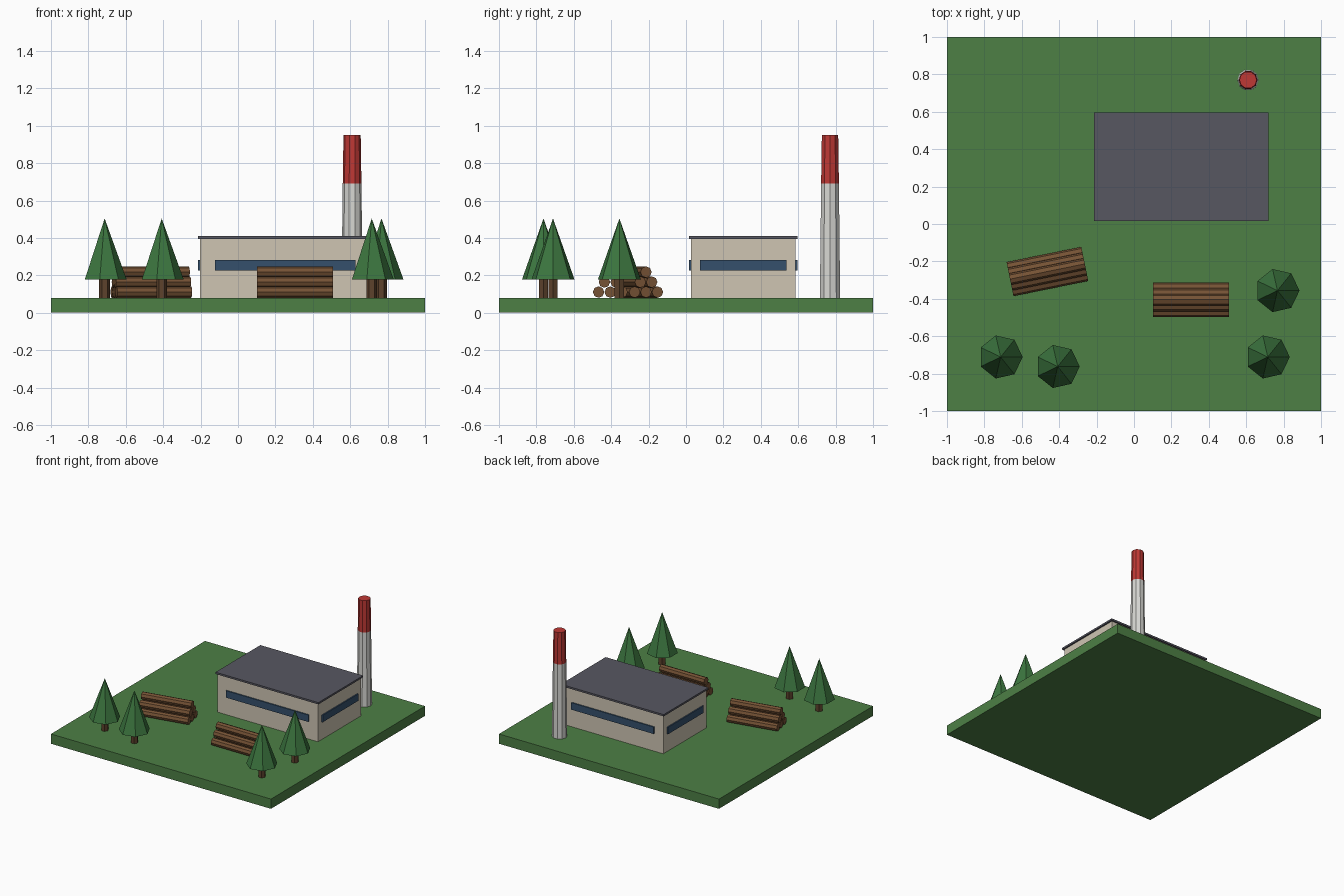
import bpy
from math import radians, cos, sin, pi

if "Cube" in bpy.data.objects:
    bpy.data.objects.remove(bpy.data.objects["Cube"])


def mat(name, r, g, b):
    m = bpy.data.materials.new(name)
    m.diffuse_color = (r, g, b, 1)
    m.use_nodes = True
    m.node_tree.nodes["Principled BSDF"].inputs["Base Color"].default_value = m.diffuse_color
    return m


GRASS = mat("grass", 0.075, 0.215, 0.06)
WALL = mat("wall_cream", 0.62, 0.56, 0.45)
ROOF = mat("roof_slate", 0.095, 0.095, 0.12)
GLASS = mat("window_blue", 0.035, 0.08, 0.15)
WHITE = mat("stack_white", 0.68, 0.68, 0.65)
RED = mat("stack_red", 0.52, 0.04, 0.035)
BARK = mat("bark", 0.11, 0.055, 0.025)
LOG = mat("log_wood", 0.18, 0.085, 0.035)
LEAF = mat("needles", 0.045, 0.18, 0.05)


def box(name, x0, x1, y0, y1, z0, z1, m):
    bpy.ops.mesh.primitive_cube_add(
        size=1, location=((x0 + x1) / 2, (y0 + y1) / 2, (z0 + z1) / 2))
    o = bpy.context.object
    o.name = name
    o.scale = (x1 - x0, y1 - y0, z1 - z0)
    o.data.materials.append(m)
    return o


def cone(name, n, r0, r1, x, y, z0, z1, m, first_angle=0):
    # Blender puts the first vertex on +y; turn it to first_angle from +x
    bpy.ops.mesh.primitive_cone_add(
        vertices=n, radius1=r0, radius2=r1, depth=z1 - z0,
        location=(x, y, (z0 + z1) / 2), rotation=(0, 0, first_angle - pi / 2))
    o = bpy.context.object
    o.name = name
    o.data.materials.append(m)
    return o


G = 0.08  # ground level

# Ground slab
box("ground", -1, 1, -1, 1, 0, G, GRASS)

# Mill building with overhanging flat roof
X0, X1, Y0, Y1 = -0.203, 0.708, 0.027, 0.585
box("walls", X0, X1, Y0, Y1, G, 0.397, WALL)
box("roof", X0 - 0.012, X1 + 0.012, Y0 - 0.012, Y1 + 0.012, 0.395, 0.41, ROOF)

# Window bands, one through each pair of opposite walls
P = 0.01
for tag, y in (("front", Y0), ("back", Y1)):
    box("window_" + tag, -0.122, 0.627, y - P, y + P, 0.225, 0.282, GLASS)
for tag, x in (("left", X0), ("right", X1)):
    box("window_" + tag, x - P, x + P, 0.075, 0.537, 0.225, 0.282, GLASS)

# Chimney with red top section
cone("chimney", 10, 0.057, 0.05, 0.61, 0.77, G, 0.69, WHITE)
cone("chimney_top", 10, 0.05, 0.046, 0.61, 0.77, 0.69, 0.95, RED)

# Conifers
trees = [(-0.713, -0.711), (-0.408, -0.762), (0.715, -0.711), (0.767, -0.356)]
for i, (x, y) in enumerate(trees):
    cone(f"trunk_{i}", 6, 0.029, 0.029, x, y, G, 0.2, BARK)
    cone(f"foliage_{i}", 7, 0.118, 0, x, y, 0.177, 0.504, LEAF)


# Log piles: rows of three, two, one
def log_pile(name, cx, cy, angle):
    r, step, rise = 0.0305, 0.0625, 0.0535
    for row in range(3):
        for k in range(3 - row):
            d = (k - (2 - row) / 2) * step
            bpy.ops.mesh.primitive_cylinder_add(
                vertices=8, radius=r, depth=0.408,
                location=(cx - d * sin(angle), cy + d * cos(angle),
                          G + r + row * rise),
                rotation=(0, pi / 2, angle))
            o = bpy.context.object
            o.name = f"{name}_log_{row}_{k}"
            o.data.materials.append(LOG)


log_pile("left_pile", -0.463, -0.254, radians(11.5))
log_pile("right_pile", 0.305, -0.405, 0)
